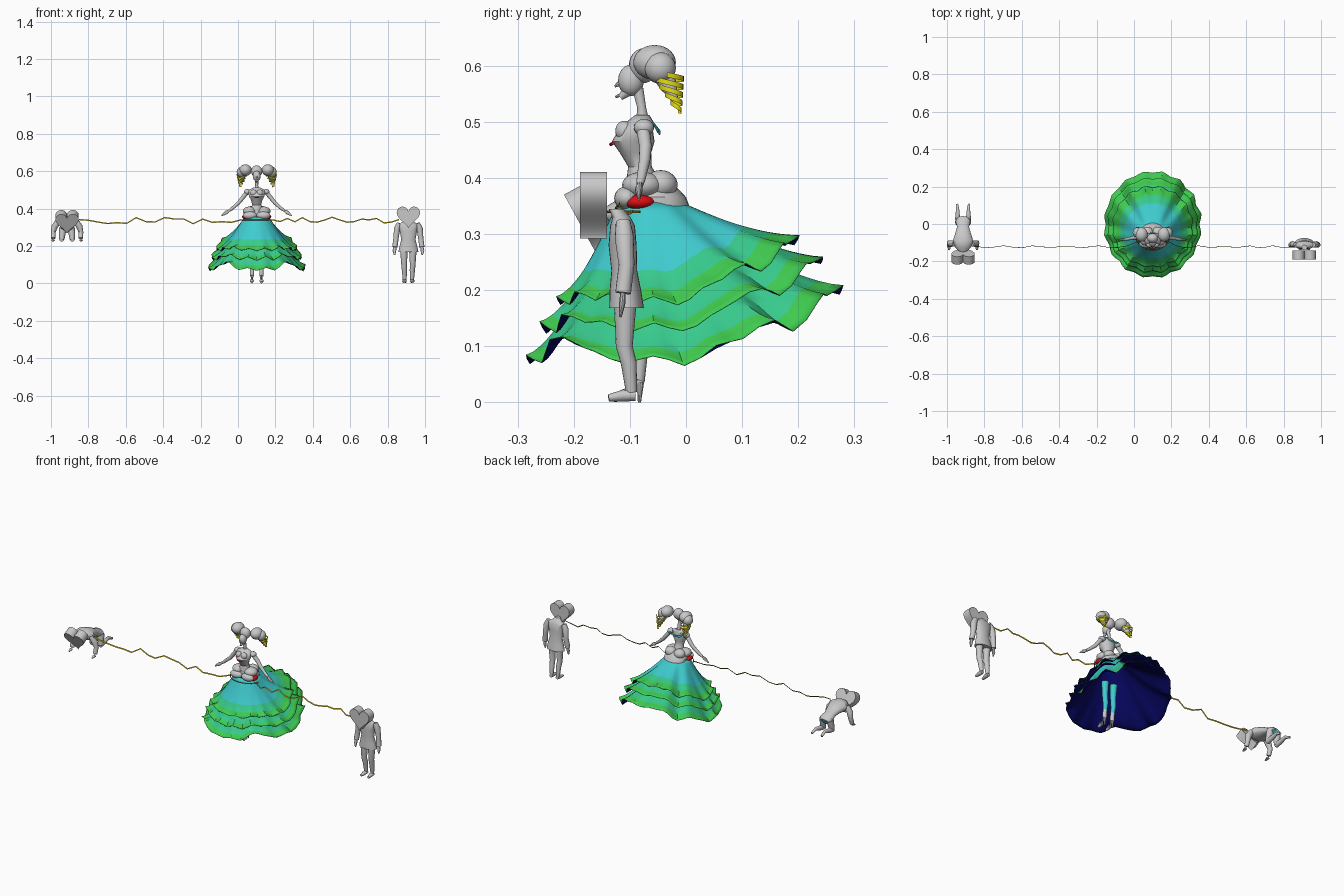
import bpy, bmesh, math, random
from mathutils import Vector, Matrix

random.seed(11)


def material(name, rgb):
    m = bpy.data.materials.new(name)
    m.diffuse_color = (*rgb, 1)
    return m


GREY = material("pale grey", (0.58, 0.58, 0.58))
TURQ = material("turquoise", (0.05, 0.60, 0.62))
TEAL = material("sea green", (0.04, 0.60, 0.27))
GREEN = material("leaf green", (0.05, 0.60, 0.08))
NAVY = material("navy", (0.002, 0.002, 0.12))
RED = material("red", (0.75, 0.004, 0.008))
YELLOW = material("yellow", (0.78, 0.72, 0.008))
GOLD = material("olive gold", (0.50, 0.38, 0.01))
ORANGE = material("burnt orange", (0.50, 0.19, 0.01))


def finish(name, bm, *mats):
    bmesh.ops.recalc_face_normals(bm, faces=bm.faces)
    me = bpy.data.meshes.new(name)
    bm.to_mesh(me)
    bm.free()
    ob = bpy.data.objects.new(name, me)
    bpy.context.collection.objects.link(ob)
    for m in mats:
        me.materials.append(m)
    return ob


def bridge(bm, rings, caps=True):
    for a, b in zip(rings, rings[1:]):
        n = len(a)
        for i in range(n):
            j = (i + 1) % n
            bm.faces.new((a[i], a[j], b[j], b[i]))
    if caps:
        bm.faces.new(rings[0][::-1])
        bm.faces.new(rings[-1])


def loft(name, rows, mat, sides=24):
    """Stack of level ovals: (z, centre x, centre y, radius x, radius y)."""
    bm = bmesh.new()
    rings = []
    for z, cx, cy, rx, ry in rows:
        rings.append([bm.verts.new((cx + rx * math.cos(a), cy + ry * math.sin(a), z))
                      for a in (math.tau * i / sides for i in range(sides))])
    bridge(bm, rings)
    return finish(name, bm, mat)


def tube(name, pts, mat, sides=16, flat=1.0):
    """Tapered limb through points (x, y, z, radius)."""
    bm = bmesh.new()
    p = [Vector(q[:3]) for q in pts]
    rings = []
    for i, c in enumerate(p):
        d = p[min(i + 1, len(p) - 1)] - p[max(i - 1, 0)]
        side = d.cross(Vector((0, 1, 0)) if abs(d.normalized().y) < 0.8 else Vector((0, 0, 1))).normalized()
        up = side.cross(d).normalized()
        r = pts[i][3]
        rings.append([bm.verts.new(c + side * r * math.cos(a) + up * r * flat * math.sin(a))
                      for a in (math.tau * k / sides for k in range(sides))])
    bridge(bm, rings)
    return finish(name, bm, mat)


def ribbon(name, pts, half, mat, lean=0.0):
    """Thin upright strip through points."""
    bm = bmesh.new()
    pairs = [[bm.verts.new(Vector(p) + Vector((0, lean * h, h))) for h in (-half, half)] for p in pts]
    for a, b in zip(pairs, pairs[1:]):
        bm.faces.new((a[0], b[0], b[1], a[1]))
    return finish(name, bm, mat)


def ball(name, c, r, mat):
    bm = bmesh.new()
    bmesh.ops.create_uvsphere(bm, u_segments=20, v_segments=14, radius=1,
                              matrix=Matrix.Translation(c) @ Matrix.Diagonal((*r, 1)))
    return finish(name, bm, mat)


def heart(name, c, tilt):
    bm = bmesh.new()
    rings = []
    for y in (-0.024, 0.024):
        ring = []
        for k in range(40):
            t = math.tau * k / 40
            x = 16 * math.sin(t) ** 3
            z = 13 * math.cos(t) - 5 * math.cos(2 * t) - 2 * math.cos(3 * t) - math.cos(4 * t) + 2.5
            ring.append(bm.verts.new((x * 0.0039, y, z * 0.0041)))
        rings.append(ring)
    bridge(bm, rings)
    bm.transform(Matrix.Translation(c) @ Matrix.Rotation(tilt, 4, 'X'))
    return finish(name, bm, GREY)


def ramp(v, lo, hi):
    v = min(1, max(0, (v - lo) / (hi - lo)))
    return v * v * (3 - 2 * v)


# Three-tiered skirt: zigzag hems that step up towards the back, navy lining
def skirt_tier(n, yf, yb, rx, zf, step, peak, notch, turq_to, teal_to):
    bm = bmesh.new()
    waves, rows = 16, 14
    seg = waves * 4
    jit = [random.uniform(0.5, 1.2) for _ in range(waves)]
    rings = []
    for r in range(rows + 1):
        t = r / rows
        s = 1 - (1 - t) ** 1.4
        ring = []
        for i in range(seg):
            a = math.tau * i / seg
            back = (1 - math.cos(a)) / 2
            w = (-1, 0, 1, 0)[i % 4] * jit[i // 4] * t ** 2
            lift = notch * math.exp(-((min(a, math.tau - a) - 0.72) / 0.2) ** 2) * t ** 3
            hx = (rx + 0.007 * w) * math.sin(a)
            hy = (yf + yb) / 2 - ((yb - yf) / 2 + 0.007 * w) * math.cos(a)
            hz = zf + step * ramp(back, 0.52, 0.76) + peak * ramp(back, 0.86, 0.96) + 0.009 * w + lift
            wx = (0.066 - 0.003 * n) * math.sin(a)
            wy = -0.064 - (0.058 - 0.003 * n) * math.cos(a)
            ring.append(bm.verts.new((0.1 + wx + (hx - wx) * t, wy + (hy - wy) * t,
                                      0.356 + (hz - 0.356) * s)))
        rings.append(ring)
    bridge(bm, rings, caps=False)
    for k, f in enumerate(bm.faces):
        t = (k // seg + 0.5) / rows
        f.material_index = 0 if t < turq_to else 1 if t < teal_to else 2
    ob = finish("skirt_tier_%d" % (n + 1), bm, TURQ, TEAL, GREEN, NAVY)
    if sum(f.normal.z for f in ob.data.polygons) < 0:
        ob.data.flip_normals()
    m = ob.modifiers.new("lining", 'SOLIDIFY')
    m.thickness, m.offset, m.material_offset = 0.0015, -1, 3


skirt_tier(0, -0.230, 0.200, 0.214, 0.182, 0.058, 0.050, 0.012, 0.60, 0.82)
skirt_tier(1, -0.258, 0.245, 0.240, 0.134, 0.065, 0.055, 0.020, 0.55, 0.84)
skirt_tier(2, -0.285, 0.279, 0.258, 0.077, 0.060, 0.063, 0.042, 0.50, 0.85)

# Lady's torso and hips
loft("bodice", [(0.39, 0.1, -0.075, 0.035, 0.032), (0.42, 0.1, -0.082, 0.024, 0.021),
                (0.445, 0.1, -0.090, 0.030, 0.028), (0.465, 0.1, -0.094, 0.041, 0.038),
                (0.485, 0.1, -0.090, 0.045, 0.031), (0.50, 0.1, -0.082, 0.042, 0.024),
                (0.512, 0.1, -0.078, 0.020, 0.013)], GREY)
loft("neck", [(0.50, 0.1, -0.077, 0.012, 0.012), (0.525, 0.1, -0.079, 0.008, 0.008),
              (0.56, 0.1, -0.086, 0.010, 0.010)], GREY, 16)
loft("peplum", [(0.350, 0.1, -0.048, 0.064, 0.054), (0.366, 0.1, -0.052, 0.064, 0.052),
                (0.40, 0.1, -0.066, 0.035, 0.034)], GREY)
tube("bodice_trim", [(0.085, -0.130, 0.462, 0.003), (0.1, -0.134, 0.460, 0.003),
                     (0.115, -0.130, 0.462, 0.003)], RED, 8)
tube("collar", [(0.055, -0.058, 0.497, 0.003), (0.075, -0.050, 0.485, 0.005),
                (0.1, -0.047, 0.481, 0.005), (0.125, -0.050, 0.485, 0.005),
                (0.145, -0.058, 0.497, 0.003)], TURQ, 8, 0.4)

# Lady's head
ball("head", (0.1, -0.098, 0.574), (0.021, 0.023, 0.028), GREY)
tube("nose", [(0.1, -0.118, 0.569, 0.005), (0.1, -0.127, 0.563, 0.002)], GREY, 8)
tube("chin", [(0.1, -0.103, 0.556, 0.011), (0.1, -0.117, 0.543, 0.005)], GREY, 12)
tube("lips", [(0.1, -0.112, 0.550, 0.004), (0.1, -0.126, 0.544, 0.002)], GREY, 8)
ball("hair_cap", (0.1, -0.076, 0.600), (0.030, 0.026, 0.031), GREY)

# Lady's paired parts
for s, side in ((-1, "left"), (1, "right")):
    X = lambda d: 0.1 + s * d
    ball(side + "_hair_puff", (X(0.060), -0.056, 0.606), (0.033, 0.038, 0.031), GREY)
    ball(side + "_hair_lobe", (X(0.080), -0.046, 0.596), (0.027, 0.028, 0.028), GREY)
    tube(side + "_hair_tail", [(X(0.074), -0.044, 0.59, 0.020), (X(0.080), -0.030, 0.562, 0.015),
                               (X(0.084), -0.020, 0.542, 0.006)], GREY)
    coil = []
    for k in range(91):
        t = k / 90
        a, r = math.tau * 4.5 * t, 0.025 * (1 - t) + 0.006
        coil.append((X(0.078 + 0.010 * t + r * math.cos(a)), -0.034 + 0.020 * t + r * math.sin(a),
                     0.584 - 0.064 * t - 0.004 * math.sin(a)))
    ribbon(side + "_ringlet", coil, 0.0045, YELLOW)
    ball(side + "_bust", (X(0.017), -0.110, 0.484), (0.018, 0.016, 0.018), GREY)
    ball(side + "_sleeve_puff", (X(0.050), -0.075, 0.490), (0.018, 0.018, 0.015), GREY)
    ball(side + "_hip_puff", (X(0.038), -0.078, 0.387), (0.036, 0.036, 0.024), GREY)
    ball(side + "_front_puff", (X(0.036), -0.106, 0.364), (0.037, 0.022, 0.021), GREY)
    ball(side + "_bustle_puff", (X(0.028), -0.045, 0.388), (0.032, 0.030, 0.026), GREY)
    ball(side + "_red_bow", (X(0.058), -0.083, 0.357), (0.020, 0.027, 0.013), RED)
    tube(side + "_arm", [(X(0.050), -0.077, 0.49, 0.012), (X(0.078), -0.072, 0.455, 0.011),
                         (X(0.098), -0.074, 0.43, 0.010), (X(0.135), -0.080, 0.398, 0.008),
                         (X(0.150), -0.082, 0.388, 0.006)], GREY)
    tube(side + "_hand", [(X(0.148), -0.082, 0.389, 0.006), (X(0.162), -0.084, 0.380, 0.010),
                          (X(0.188), -0.084, 0.362, 0.003)], GREY, 10, 0.7)
    tube(side + "_stocking", [(X(0.028), -0.075, 0.245, 0.019), (X(0.027), -0.078, 0.17, 0.015),
                              (X(0.026), -0.074, 0.12, 0.014), (X(0.025), -0.080, 0.078, 0.010)], TURQ)
    tube(side + "_shoe", [(X(0.025), -0.080, 0.083, 0.0115), (X(0.025), -0.084, 0.040, 0.011),
                          (X(0.026), -0.108, 0.014, 0.011), (X(0.026), -0.130, 0.006, 0.006)], GREY)
    tube(side + "_heel", [(X(0.025), -0.081, 0.045, 0.008), (X(0.025), -0.083, 0.0, 0.003)], GREY, 10)

# Standing heart-headed figure
M = 0.911
heart("standing_heart_head", (M, -0.165, 0.352), 0)
loft("standing_jacket", [(0.168, M, -0.106, 0.054, 0.031), (0.20, M, -0.108, 0.047, 0.028),
                         (0.235, M, -0.110, 0.038, 0.023), (0.28, M, -0.113, 0.046, 0.025),
                         (0.315, M, -0.113, 0.055, 0.022), (0.330, M, -0.115, 0.030, 0.016),
                         (0.345, M, -0.125, 0.014, 0.013)], GREY)
for s, side in ((-1, "left"), (1, "right")):
    tube("standing_%s_arm" % side, [(M + s * 0.048, -0.112, 0.322, 0.013), (M + s * 0.060, -0.110, 0.295, 0.017),
                                    (M + s * 0.066, -0.106, 0.245, 0.014), (M + s * 0.072, -0.112, 0.195, 0.014)], GREY)
    tube("standing_%s_hand" % side, [(M + s * 0.072, -0.112, 0.198, 0.008), (M + s * 0.075, -0.114, 0.175, 0.010),
                                     (M + s * 0.074, -0.117, 0.152, 0.004)], GREY, 10, 0.6)
    tube("standing_%s_leg" % side, [(M + s * 0.024, -0.108, 0.19, 0.021), (M + s * 0.023, -0.110, 0.10, 0.015),
                                    (M + s * 0.021, -0.102, 0.07, 0.014), (M + s * 0.020, -0.097, 0.018, 0.010)], GREY)
    tube("standing_%s_shoe" % side, [(M + s * 0.020, -0.090, 0.012, 0.010), (M + s * 0.021, -0.112, 0.012, 0.012),
                                     (M + s * 0.023, -0.138, 0.008, 0.007)], GREY, 12, 0.9)

# Crawling heart-headed figure
C = -0.914
heart("crawling_heart_head", (C, -0.168, 0.330), 0.5)
tube("crawling_torso", [(C, -0.150, 0.335, 0.016), (C, -0.125, 0.335, 0.042), (C, -0.095, 0.333, 0.056),
                        (C, -0.050, 0.325, 0.042), (C, -0.015, 0.312, 0.032), (C, 0.015, 0.298, 0.040),
                        (C, 0.034, 0.288, 0.028)], GREY, 24, 0.6)
tube("crawling_jacket_lining", [(C, 0.030, 0.290, 0.025), (C, 0.036, 0.287, 0.023)], TURQ, 16, 0.5)
for s, side in ((-1, "left"), (1, "right")):
    tube("crawling_%s_arm" % side, [(C + s * 0.045, -0.105, 0.335, 0.016), (C + s * 0.066, -0.105, 0.305, 0.017),
                                    (C + s * 0.074, -0.100, 0.275, 0.013), (C + s * 0.074, -0.112, 0.242, 0.012)], GREY)
    tube("crawling_%s_hand" % side, [(C + s * 0.074, -0.110, 0.244, 0.008), (C + s * 0.075, -0.118, 0.232, 0.010),
                                     (C + s * 0.074, -0.138, 0.226, 0.005)], GREY, 10, 0.6)
    tube("crawling_%s_thigh" % side, [(C + s * 0.022, 0.015, 0.295, 0.020), (C + s * 0.026, 0.010, 0.262, 0.017),
                                      (C + s * 0.028, 0.006, 0.236, 0.014)], GREY)
    tube("crawling_%s_shin" % side, [(C + s * 0.028, 0.000, 0.236, 0.013), (C + s * 0.029, 0.035, 0.243, 0.013),
                                     (C + s * 0.029, 0.075, 0.252, 0.009), (C + s * 0.032, 0.106, 0.238, 0.006)], GREY)

# Orange cord round the front of the waist, zigzag ribbon leash to each heart
tube("waist_cord", [(0.1 + 0.095 * math.sin(a), -0.052 - 0.088 * math.cos(a), 0.340, 0.0025)
                    for a in (math.radians(d) for d in range(-70, 71, 14))], ORANGE, 6)
for s, x1, name in ((-1, -0.85, "left_leash"), (1, 0.86, "right_leash")):
    xs = 0.1 + s * 0.085
    pts = [(xs, -0.095, 0.340)]
    for k in range(1, 18):
        t = k / 17
        z = 0.335 + random.choice((-1, 1)) * random.uniform(0.004, 0.022) * math.sin(math.pi * (0.1 + 0.8 * t))
        pts.append((xs + (x1 - xs) * t, -0.122 + 0.006 * math.sin(k * 1.9), z))
    ribbon(name, pts, 0.0035, GOLD, 0.4)

bpy.ops.object.select_all(action='SELECT')
bpy.context.view_layer.objects.active = bpy.context.selected_objects[0]
bpy.ops.object.shade_smooth_by_angle(angle=math.radians(35))
